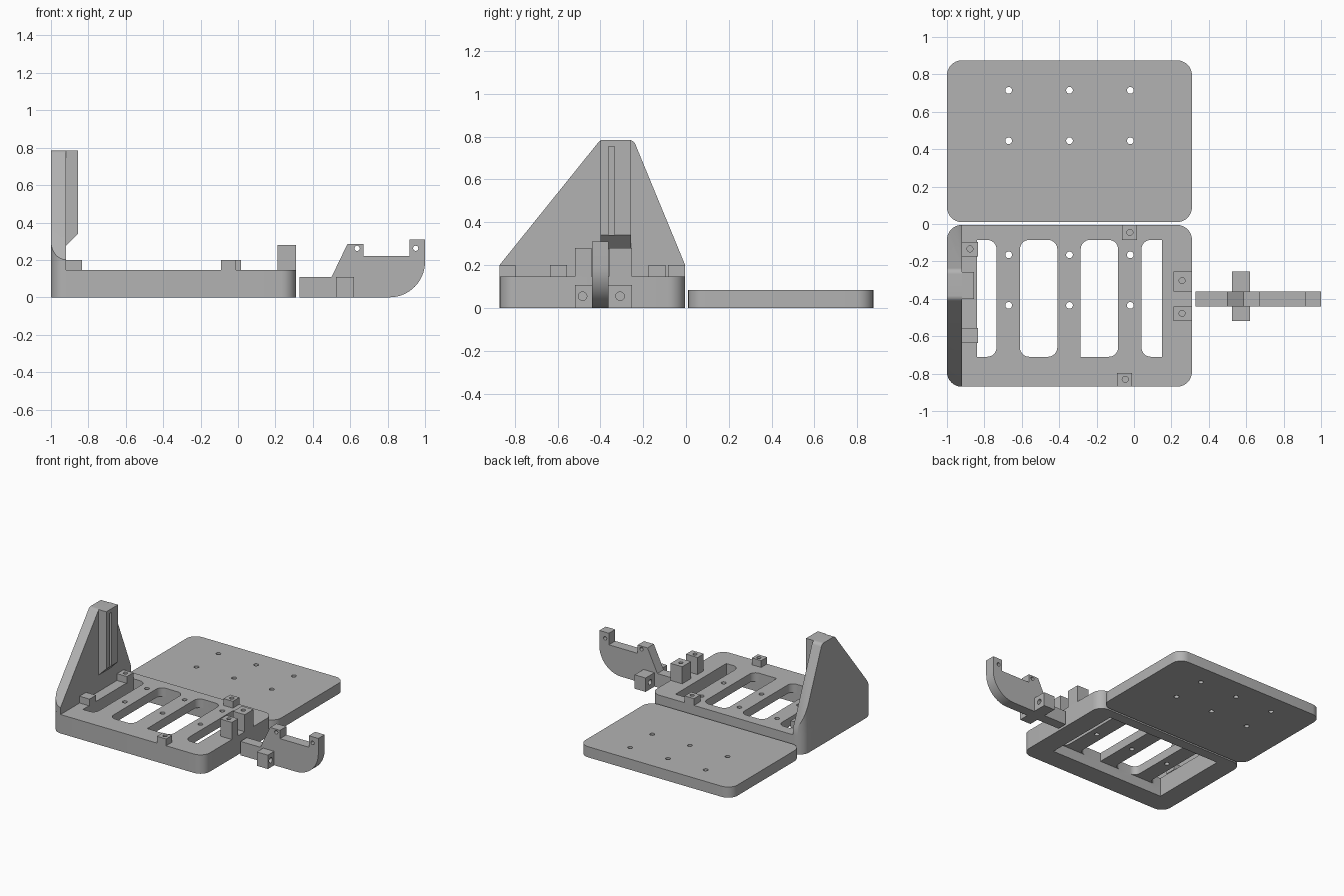
import bpy, bmesh, math
from mathutils import Vector

if "Cube" in bpy.data.objects:
    bpy.data.objects.remove(bpy.data.objects["Cube"], do_unlink=True)

grey = bpy.data.materials.new("plain grey")
grey.use_nodes = True
GREY = (0.45, 0.45, 0.45, 1)
grey.diffuse_color = GREY
grey.node_tree.nodes["Principled BSDF"].inputs["Base Color"].default_value = GREY


def rounded(points, radii, steps=8):
    """Polygon outline with each corner replaced by an arc of its own radius."""
    out = []
    for i, (p, r) in enumerate(zip(points, radii)):
        p = Vector(p)
        if r == 0:
            out.append(p)
            continue
        a = (Vector(points[i - 1]) - p).normalized()
        b = (Vector(points[(i + 1) % len(points)]) - p).normalized()
        half = a.angle(b) / 2
        centre = p + (a + b).normalized() * (r / math.sin(half))
        start = p + a * (r / math.tan(half)) - centre
        end = p + b * (r / math.tan(half)) - centre
        total = start.angle(end)
        for k in range(steps + 1):
            t = k / steps
            arc = (start * math.sin((1 - t) * total) + end * math.sin(t * total)) / math.sin(total)
            out.append(centre + arc)
    return out


def rect(x0, x1, y0, y1, radii=(0, 0, 0, 0)):
    return rounded([(x0, y0), (x1, y0), (x1, y1), (x0, y1)], radii)


def circle(u, v, r):
    return [(u + r * math.cos(k * math.tau / 24), v + r * math.sin(k * math.tau / 24)) for k in range(24)]


def prism(name, outline, lo, hi, axis="z"):
    """Extrude a 2D outline along an axis."""
    place = {"x": lambda u, v, w: (w, u, v),
             "y": lambda u, v, w: (u, w, v),
             "z": lambda u, v, w: (u, v, w)}[axis]
    bm = bmesh.new()
    low = [bm.verts.new(place(p[0], p[1], lo)) for p in outline]
    high = [bm.verts.new(place(p[0], p[1], hi)) for p in outline]
    bm.faces.new(low)
    bm.faces.new(high)
    n = len(low)
    for i in range(n):
        j = (i + 1) % n
        bm.faces.new((low[i], low[j], high[j], high[i]))
    bmesh.ops.recalc_face_normals(bm, faces=bm.faces)
    mesh = bpy.data.meshes.new(name)
    bm.to_mesh(mesh)
    bm.free()
    mesh.materials.append(grey)
    ob = bpy.data.objects.new(name, mesh)
    bpy.context.collection.objects.link(ob)
    return ob


def combine(ob, others, operation="DIFFERENCE"):
    """Boolean each helper into the part, then discard the helper."""
    bpy.context.view_layer.objects.active = ob
    for other in others:
        mod = ob.modifiers.new("cut", "BOOLEAN")
        mod.operation, mod.solver, mod.object = operation, "EXACT", other
        bpy.ops.object.modifier_apply(modifier=mod.name)
        bpy.data.objects.remove(other, do_unlink=True)


def smooth(ob):
    bpy.ops.object.select_all(action="DESELECT")
    ob.select_set(True)
    bpy.context.view_layer.objects.active = ob
    bpy.ops.object.shade_smooth_by_angle(angle=math.radians(30))


def hole(u, v, r, lo, hi, axis="z"):
    return prism("hole_cutter", circle(u, v, r), lo, hi, axis)


LEFT, RIGHT, FRONT, BACK = -1.0, 0.31, -0.87, -0.005
TOP, CORNER = 0.147, 0.08
HOLE_X = (-0.67, -0.345, -0.02)

# Loose cover plate with six screw holes
cover = prism("cover_plate", rect(LEFT, RIGHT, 0.01, 0.875, [CORNER] * 4), 0, 0.083)
combine(cover, [hole(x, y, 0.018, -0.1, 0.2) for x in HOLE_X for y in (0.445, 0.715)])
smooth(cover)

# Base tray: hollow underside, four slots and screw holes in the bars
tray = prism("base_tray", rect(LEFT, RIGHT, FRONT, BACK, [CORNER] * 4), 0, TOP)
R = 0.05
cutters = [prism("cavity_cutter", rect(-0.84, 0.15, -0.71, -0.085), -0.1, 0.08)]
for x0, x1, radii in ((-0.84, -0.735, (0, R, R, 0)), (-0.61, -0.41, (R, R, R, R)),
                      (-0.285, -0.085, (0, R, R, R)), (0.04, 0.15, (R, 0, 0, R))):
    cutters.append(prism("slot_cutter", rect(x0, x1, -0.71, -0.085, radii), 0.04, 0.3))
cutters += [hole(x, y, 0.018, -0.1, 0.3) for x in HOLE_X for y in (-0.435, -0.165)]
combine(tray, cutters)
smooth(tray)

# Upright end wall: tapered profile trimmed to the tray's rounded corners
wall = prism("end_wall", rect(LEFT, -0.92, FRONT, BACK, (CORNER - 0.001, 0, 0, CORNER - 0.001)), TOP, 0.9)
taper = rounded([(FRONT - 0.001, 0), (BACK + 0.001, 0), (BACK + 0.001, 0.2), (-0.245, 0.785),
                 (-0.4, 0.785), (FRONT - 0.001, 0.2)], (0, 0, 0, 0.035, 0.035, 0))
combine(wall, [prism("taper_cutter", taper, -1.1, -0.8, "x")], "INTERSECT")
smooth(wall)

# Vertical guide on the wall with a narrow groove
guide = prism("wall_guide", [(-0.92, 0.275), (-0.855, 0.34), (-0.855, 0.785), (-0.92, 0.785)],
              -0.4, -0.256, "y")
combine(guide, [prism("groove_cutter", rect(-0.362, -0.333, 0.34, 0.755), -0.89, -0.8, "x")])

# Small mounting blocks on the tray rim, and two tall hinge posts
for name, x0, x1, y0, y1, top, centre in (
        ("back_wall_block", -0.92, -0.835, -0.175, -0.095, 0.2, (-0.877, -0.133)),
        ("front_wall_block", -0.92, -0.835, -0.635, -0.555, 0.2, None),
        ("back_rim_block", -0.065, 0.015, -0.085, BACK, 0.2, (-0.022, -0.045)),
        ("front_rim_block", -0.09, -0.01, FRONT, -0.797, 0.2, (-0.047, -0.83)),
        ("back_hinge_post", 0.21, RIGHT, -0.36, -0.253, 0.28, (0.257, -0.303)),
        ("front_hinge_post", 0.21, RIGHT, -0.518, -0.442, 0.28, (0.257, -0.478))):
    block = prism(name, rect(x0, x1, y0, y1), TOP, top)
    if centre:
        combine(block, [hole(*centre, 0.016, TOP + 0.005, 0.4)])
        smooth(block)

# Separate lever arm with two lugs and a rounded heel
profile = rounded([(0.33, 0), (1.0, 0), (1.0, 0.31), (0.918, 0.31), (0.918, 0.22), (0.67, 0.22),
                   (0.67, 0.285), (0.585, 0.285), (0.5, 0.108), (0.33, 0.108)],
                  (0, 0.19, 0, 0, 0, 0, 0, 0, 0, 0), 14)
arm = prism("lever_arm", profile, -0.44, -0.362, "y")
combine(arm, [hole(x, 0.262, 0.014, -0.6, -0.2, "y") for x in (0.637, 0.95)])
smooth(arm)

# Cross bar stubs either side of the arm
for name, y0, y1, y in (("front_cross_stub", -0.518, -0.44, -0.483),
                        ("back_cross_stub", -0.362, -0.253, -0.308)):
    stub = prism(name, rect(0.525, 0.62, y0, y1), 0, 0.108)
    combine(stub, [hole(y, 0.055, 0.02, 0.4, 0.7, "x")])
    smooth(stub)
